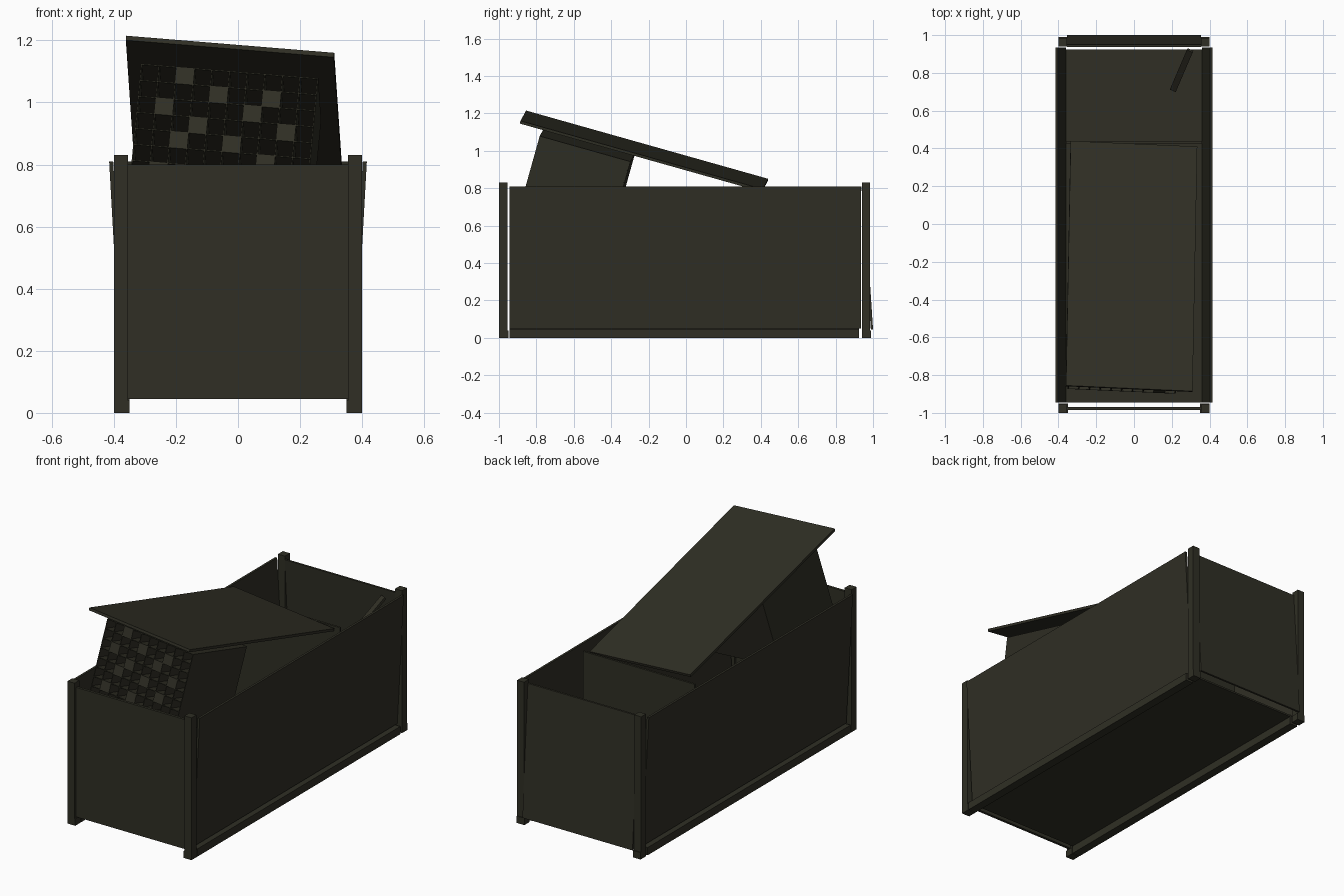
import bpy
import bmesh
from mathutils import Vector as V, Matrix

if "Cube" in bpy.data.objects:
    bpy.data.objects.remove(bpy.data.objects["Cube"], do_unlink=True)

mat = bpy.data.materials.new("dark_olive_wood")
mat.use_nodes = True
color = (0.029, 0.028, 0.018, 1)
mat.diffuse_color = color
mat.node_tree.nodes["Principled BSDF"].inputs["Base Color"].default_value = color


def add_boards(name, boards):
    """Boards are (corner, edge, edge, edge) blocks joined in one object."""
    bm = bmesh.new()
    for corner, a, b, c in boards:
        a, b, c = V(a), V(b), V(c)
        m = Matrix((a, b, c)).transposed().to_4x4()
        m.translation = V(corner) + (a + b + c) / 2
        bmesh.ops.create_cube(bm, size=1, matrix=m)
    bmesh.ops.recalc_face_normals(bm, faces=bm.faces)
    mesh = bpy.data.meshes.new(name)
    bm.to_mesh(mesh)
    bm.free()
    mesh.materials.append(mat)
    obj = bpy.data.objects.new(name, mesh)
    bpy.context.collection.objects.link(obj)


def box(name, lo, hi):
    d = V(hi) - V(lo)
    add_boards(name, [(lo, (d.x, 0, 0), (0, d.y, 0), (0, 0, d.z))])


# Corner posts, bottom rails and outward-leaning side walls
for side, s in (("right", -1), ("left", 1)):
    for end, y in (("front", -1), ("back", 0.94)):
        box(f"{end}_{side}_post", (s * 0.355, y, 0), (s * 0.4, y + 0.045, 0.83))
        box(f"{end}_{side}_foot", (s * 0.35, y, 0), (s * 0.4, y + 0.05, 0.04))
    box(f"{side}_rail", (s * 0.35, -0.945, 0), (s * 0.4, 0.925, 0.045))
    add_boards(f"{side}_wall", [((s * 0.36, -0.945, 0.05), (s * 0.013, 0, 0),
                                 (0, 1.88, 0), (s * 0.042, 0, 0.76))])

# Floor, end walls and divider
box("floor", (-0.36, -0.945, 0.045), (0.36, 0.925, 0.055))
box("front_wall", (-0.355, -0.985, 0.045), (0.355, -0.97, 0.8))
add_boards("back_wall", [((-0.355, 0.988, 0.045), (0.71, 0, 0),
                          (0, 0.012, 0), (0, -0.05, 0.765))])
box("divider", (-0.36, 0.425, 0.055), (0.36, 0.437, 0.8))

# Loose stick leaning in the rear compartment
start, end = V((0.205, 0.705, 0.58)), V((0.295, 0.915, 0.78))
run = end - start
across = run.cross(V((0, 0, 1))).normalized()
thick = run.cross(across).normalized() * 0.015
add_boards("loose_stick", [(start - across * 0.017, run, across * 0.034, thick)])

# Tilted lid
lid_corner = V((-0.36, -0.855, 1.215))
lid_x, lid_y = V((0.67, -0.03, -0.055)), V((0.025, 1.295, -0.365))
down = -lid_x.cross(lid_y).normalized()
add_boards("lid", [(lid_corner, lid_x, lid_y, down * 0.015)])

# Rack of open cells hanging below the lid, aligned with it
ex, ey = lid_x.normalized(), lid_y.normalized()
cols, rows, depth, t = 10, 8, 0.5, 0.004
width, height = 0.57, 0.43
cw, ch = width / cols, height / rows
origin = lid_corner + ex * 0.05 + ey * 0.12 + down * 0.055
add_boards("rack_shelves", [(origin + down * ch * r, ex * width, ey * depth, down * t)
                            for r in range(rows + 1)])
add_boards("rack_uprights", [(origin + ex * cw * c, ex * t, ey * depth, down * height)
                             for c in range(cols + 1)])
add_boards("rack_back", [(origin + ey * depth, ex * width, ey * t, down * height)])

# Filled cells
filled = [(0, 2), (1, 4), (1, 7), (2, 1), (2, 6), (3, 3), (3, 8), (4, 2), (4, 5),
          (5, 7), (6, 1), (6, 4), (7, 8)]
add_boards("rack_plugs", [(origin + ex * (cw * c + t) + down * (ch * r + t),
                           ex * (cw - t), ey * 0.45, down * (ch - t))
                          for r, c in filled])
